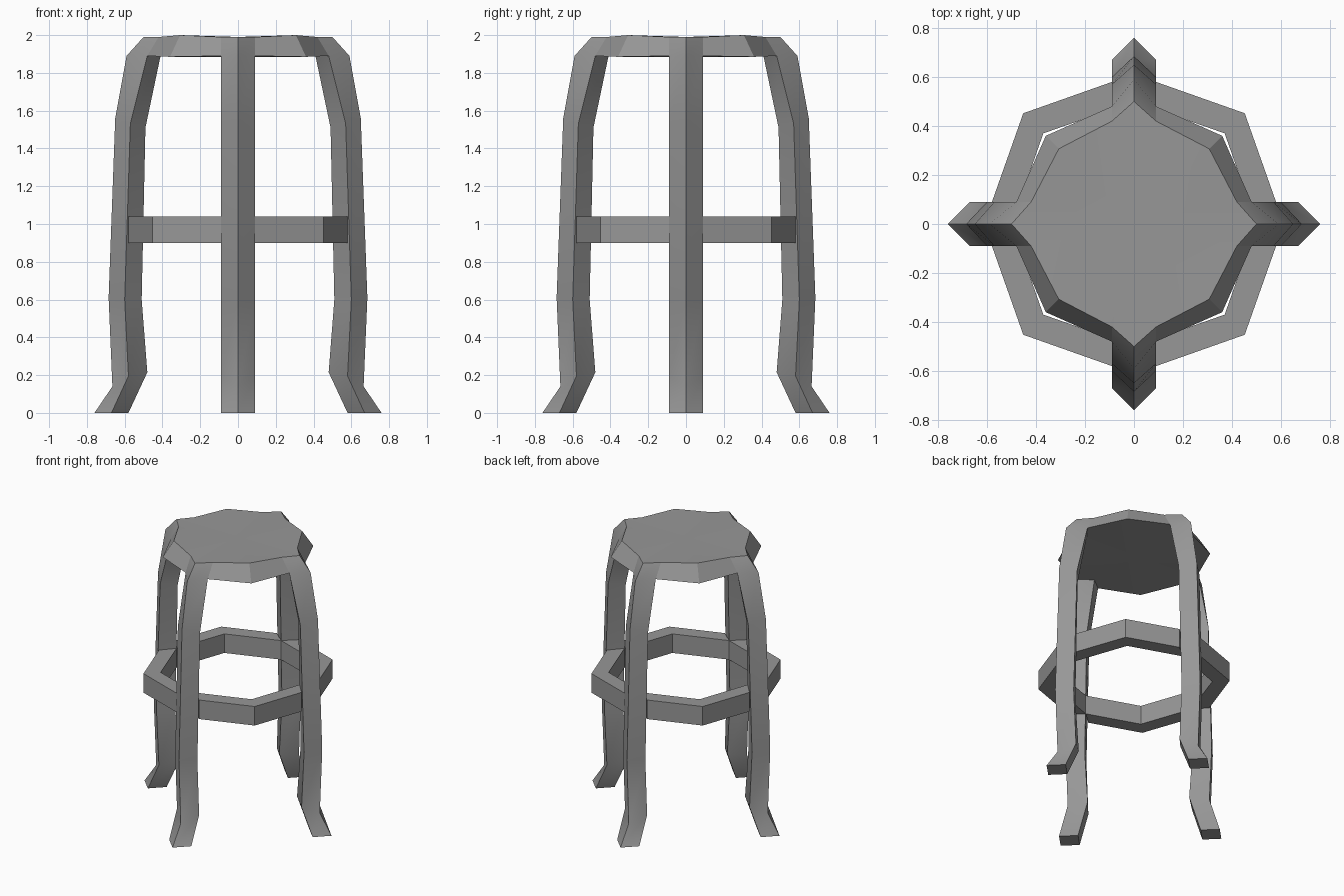
import bpy, bmesh, math
from mathutils import Matrix, Vector

cube = bpy.data.objects.get("Cube")
if cube:
    bpy.data.objects.remove(cube, do_unlink=True)

GREY = (0.31, 0.31, 0.31, 1)
mat = bpy.data.materials.new("mid grey")
mat.use_nodes = True
mat.diffuse_color = GREY
mat.node_tree.nodes["Principled BSDF"].inputs["Base Color"].default_value = GREY


def finish(name, bm):
    bmesh.ops.recalc_face_normals(bm, faces=bm.faces)
    mesh = bpy.data.meshes.new(name)
    bm.to_mesh(mesh)
    bm.free()
    mesh.materials.append(mat)
    obj = bpy.data.objects.new(name, mesh)
    bpy.context.collection.objects.link(obj)
    bpy.ops.object.select_all(action="DESELECT")
    bpy.context.view_layer.objects.active = obj
    obj.select_set(True)
    bpy.ops.object.shade_smooth_by_angle(angle=math.radians(30))


def loft(name, sections, turn):
    """Skin a row of closed sections, cap both ends, turn about z."""
    bm = bmesh.new()
    rows = [[bm.verts.new(p) for p in s] for s in sections]
    for a, b in zip(rows, rows[1:]):
        for i in range(len(a)):
            j = (i + 1) % len(a)
            bm.faces.new((a[i], a[j], b[j], b[i]))
    bm.faces.new(rows[0])
    bm.faces.new(rows[-1])
    bm.transform(Matrix.Rotation(turn, 4, "Z"))
    finish(name, bm)


# Leg: diamond section given by its outer ridge, side edges and inner ridge (radius, z)
HALF = 0.09
leg_path = [
    ((0.76, 0.0), (0.67, 0.0), (0.58, 0.0)),
    ((0.665, 0.14), (0.58, 0.195), (0.48, 0.215)),
    ((0.685, 0.61), (0.60, 0.60), (0.51, 0.60)),
    ((0.65, 1.56), (0.57, 1.53), (0.49, 1.51)),
    ((0.59, 1.89), (0.48, 1.89), (0.41, 1.89)),
    ((0.50, 1.99), (0.42, 1.99), (0.38, 1.91)),
]
leg_sections = [
    [(o[0], 0, o[1]), (s[0], HALF, s[1]), (i[0], 0, i[1]), (s[0], -HALF, s[1])]
    for o, s, i in leg_path
]

# Foot rail: one bent bar between neighbouring legs
LOW, HIGH = 0.90, 1.04
rail_plan = [((0.58, 0.09), (0.50, 0.0)),
             ((0.452, 0.452), (0.37, 0.37)),
             ((0.09, 0.58), (0.0, 0.50))]
rail_sections = [
    [(*o, LOW), (*o, HIGH), (*i, HIGH), (*i, LOW)] for o, i in rail_plan
]

for k, side in enumerate(("left", "back", "right", "front")):
    loft(f"{side}_leg", leg_sections, k * math.pi / 2)
    loft(f"{side}_foot_rail", rail_sections, k * math.pi / 2)

# Seat: star-like slab, wider at its underside, with points running into the legs
top_quarter = [(0.50, 0, 1.99), (0.42, HALF, 1.99), (0.307, 0.307, 2.0), (HALF, 0.42, 1.99)]
low_quarter = [(0.41, 0, 1.89), (0.48, HALF, 1.89), (0.36, 0.36, 1.885), (HALF, 0.48, 1.89)]
bm = bmesh.new()


def outline(quarter):
    return [bm.verts.new(Matrix.Rotation(k * math.pi / 2, 3, "Z") @ Vector(p))
            for k in range(4) for p in quarter]


top, low = outline(top_quarter), outline(low_quarter)
top_mid, low_mid = bm.verts.new((0, 0, 1.99)), bm.verts.new((0, 0, 1.885))
for i in range(len(top)):
    j = (i + 1) % len(top)
    bm.faces.new((low[i], low[j], top[j], top[i]))
    bm.faces.new((top[i], top[j], top_mid))
    bm.faces.new((low[j], low[i], low_mid))
finish("seat", bm)
